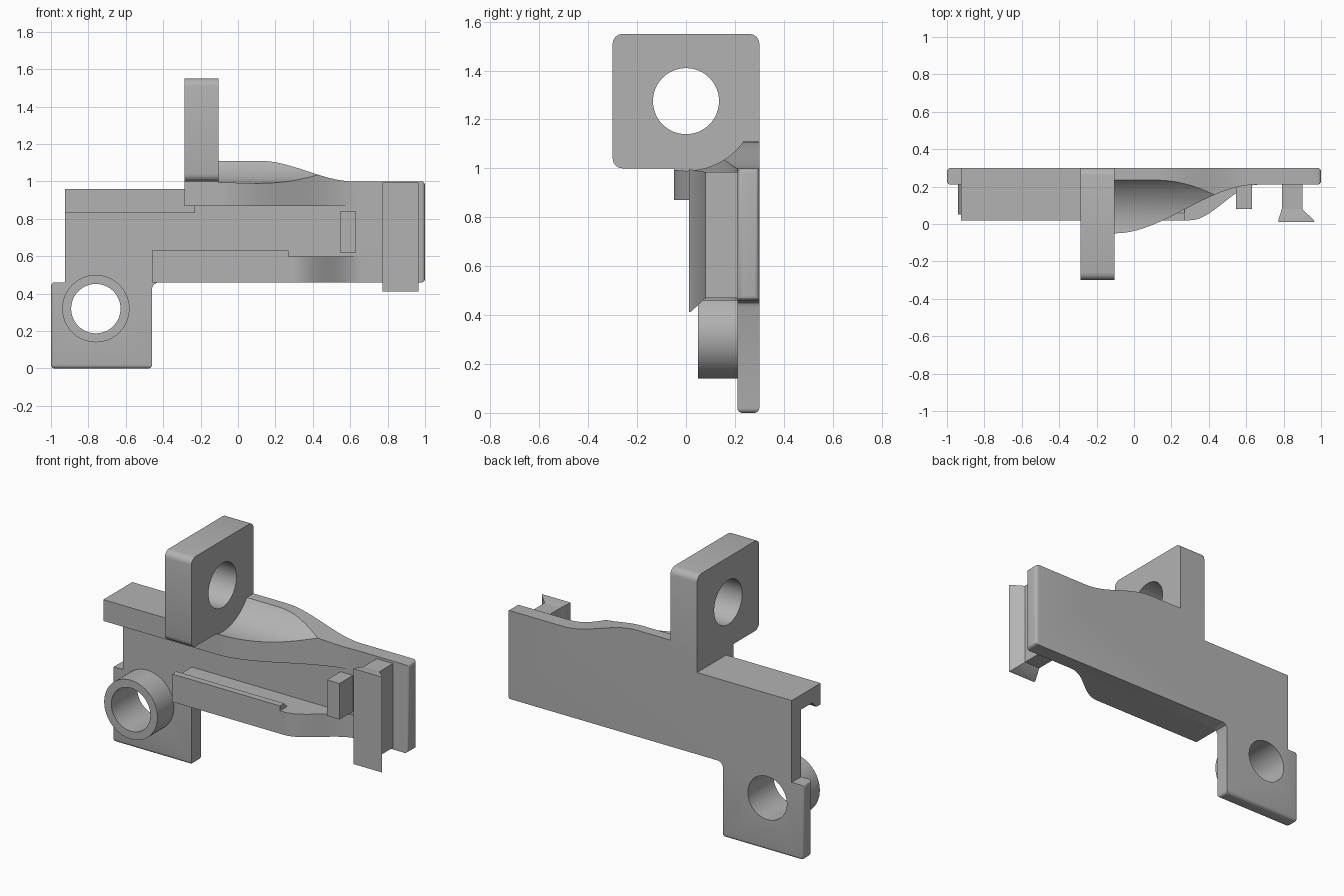
import bpy, bmesh, math
from mathutils import Matrix

cube = bpy.data.objects.get("Cube")
if cube:
    bpy.data.objects.remove(cube, do_unlink=True)

grey = bpy.data.materials.new("plain grey")
grey.use_nodes = True
grey.diffuse_color = (0.45, 0.45, 0.45, 1)
grey.node_tree.nodes["Principled BSDF"].inputs["Base Color"].default_value = (0.45, 0.45, 0.45, 1)


def finish(name, bm):
    bmesh.ops.recalc_face_normals(bm, faces=bm.faces[:])
    mesh = bpy.data.meshes.new(name)
    bm.to_mesh(mesh)
    bm.free()
    mesh.materials.append(grey)
    ob = bpy.data.objects.new(name, mesh)
    bpy.context.collection.objects.link(ob)
    return ob


def prism(name, pts, axis, lo, hi, soft=None, width=0.02):
    """Extrude a 2D profile along an axis; soft(a, b) picks edges to round."""
    place = {"x": lambda a, b, d: (d, a, b),
             "y": lambda a, b, d: (a, d, b),
             "z": lambda a, b, d: (a, b, d)}[axis]
    bm = bmesh.new()
    rings = [[bm.verts.new(place(a, b, d)) for a, b in pts] for d in (lo, hi)]
    for ring in rings:
        bm.faces.new(ring)
    n = len(pts)
    for i in range(n):
        j = (i + 1) % n
        bm.faces.new((rings[0][i], rings[0][j], rings[1][j], rings[1][i]))
    if soft:
        edges = [e for e in bm.edges if soft(e.verts[0].co, e.verts[1].co)]
        bmesh.ops.bevel(bm, geom=edges, offset=width, segments=4, profile=0.5, affect="EDGES")
    return finish(name, bm)


def rect(a0, a1, b0, b1):
    return [(a0, b0), (a1, b0), (a1, b1), (a0, b1)]


def cylinder(name, radius, axis, centre, length):
    bm = bmesh.new()
    bmesh.ops.create_cone(bm, cap_ends=True, segments=64, radius1=radius, radius2=radius, depth=length)
    turn = Matrix.Rotation(math.pi / 2, 4, "Y" if axis == "x" else "X")
    bmesh.ops.transform(bm, matrix=Matrix.Translation(centre) @ turn, verts=bm.verts[:])
    return finish(name, bm)


def combine(ob, tool, operation="DIFFERENCE", keep=False):
    mod = ob.modifiers.new("cut", "BOOLEAN")
    mod.operation, mod.object, mod.solver = operation, tool, "EXACT"
    bpy.context.view_layer.objects.active = ob
    bpy.ops.object.modifier_apply(modifier=mod.name)
    if not keep:
        bpy.data.objects.remove(tool, do_unlink=True)


def ease(x0, x1, v0, v1, steps=20):
    """Points of a smooth S-curve."""
    out = []
    for i in range(steps + 1):
        t = i / steps
        out.append((x0 + (x1 - x0) * t, v0 + (v1 - v0) * t * t * (3 - 2 * t)))
    return out


# Back plate with a hanging foot, rounded at its free ends
plate = prism("back_plate",
              [(-1, 0), (-0.46, 0), (-0.46, 0.43), (-0.45, 0.45), (-0.43, 0.46), (1, 0.46), (1, 1),
               (0.65, 1), (0.65, 0.87), (-0.285, 0.87), (-0.285, 0.96), (-0.925, 0.96),
               (-0.925, 0.46), (-1, 0.46)], "y", 0.21, 0.3,
              lambda p, q: (p.x > 0.99 and q.x > 0.99) or (p.x < -0.99 and q.x < -0.99)
              or (p.z < 0.01 and q.z < 0.01))

# Tubular boss on the foot, bored through the plate
boss = cylinder("foot_boss", 0.18, "y", (-0.76, 0.13, 0.32), 0.16)
bore = cylinder("bore_cutter", 0.132, "y", (-0.76, 0.2, 0.32), 0.6)
combine(plate, bore, keep=True)
combine(boss, bore)

# Upper rail with a downturned lip
prism("upper_rail", [(0.21, 0.96), (0.02, 0.96), (0.02, 0.83), (0.06, 0.83), (0.1, 0.87), (0.21, 0.87)],
      "x", -0.925, -0.23)

# Lower ledge with a sweeping end and an upturned lip
prism("lower_ledge", [(-0.46, 0.21), (-0.46, 0.02)] + ease(0.3, 0.66, 0.02, 0.21), "z", 0.46, 0.6)
prism("lower_lip", [(0.02, 0.59), (0.02, 0.63), (0.06, 0.63), (0.1, 0.59)], "x", -0.46, 0.27)

# Curved shelf: front outline crossed with plan outline, then scooped
shelf = prism("curved_shelf", [(0.65, 0.87), (-0.285, 0.87), (-0.285, 1.11)]
              + ease(0.12, 0.62, 1.11, 1.0) + [(0.65, 1.0)], "y", -0.2, 0.3)
plan = prism("plan_cutter", [(0.65, 0.4), (-0.4, 0.4), (-0.4, -0.05)]
             + ease(-0.1, 0.65, -0.05, 0.21), "z", 0.5, 1.5)
combine(shelf, plan, "INTERSECT")
combine(shelf, cylinder("scoop_cutter", 0.29, "x", (0.395, 0, 1.28), 1.0))
combine(shelf, prism("lug_seat_cutter", rect(-0.3, -0.105, 1.0, 1.3), "y", -0.4, 0.4))

# Upright lug with a round hole
lug = prism("upright_lug", rect(-0.3, 0.3, 1.0, 1.55), "x", -0.285, -0.105,
            lambda p, q: abs(p.x - q.x) > 0.1 and not (p.y > 0.29 and p.z < 1.01), 0.04)
combine(lug, cylinder("lug_hole_cutter", 0.135, "x", (-0.2, 0, 1.275), 0.6))

# Small stop block
prism("stop_block", rect(0.545, 0.63, 0.62, 0.84), "y", 0.08, 0.22)

# Catch: stem and flared head
prism("catch_stem", rect(0.79, 0.9, 0.47, 0.985), "y", 0.07, 0.22)
bm = bmesh.new()
layers = []
for y, x0, x1, z0, z1 in ((0.012, 0.772, 0.965, 0.412, 0.995),
                          (0.022, 0.772, 0.96, 0.415, 0.995),
                          (0.08, 0.79, 0.9, 0.47, 0.985)):
    layers.append([bm.verts.new((x, y, z)) for x, z in rect(x0, x1, z0, z1)])
bm.faces.new(layers[0])
bm.faces.new(layers[-1])
for a, b in zip(layers, layers[1:]):
    for i in range(4):
        j = (i + 1) % 4
        bm.faces.new((a[i], a[j], b[j], b[i]))
finish("catch_head", bm)

# Smooth the curves, keep edges crisp
bpy.ops.object.select_all(action="DESELECT")
for ob in bpy.context.collection.objects:
    if ob.type == "MESH" and grey.name in ob.data.materials:
        ob.select_set(True)
        bpy.context.view_layer.objects.active = ob
bpy.ops.object.shade_smooth_by_angle(angle=math.radians(30))
